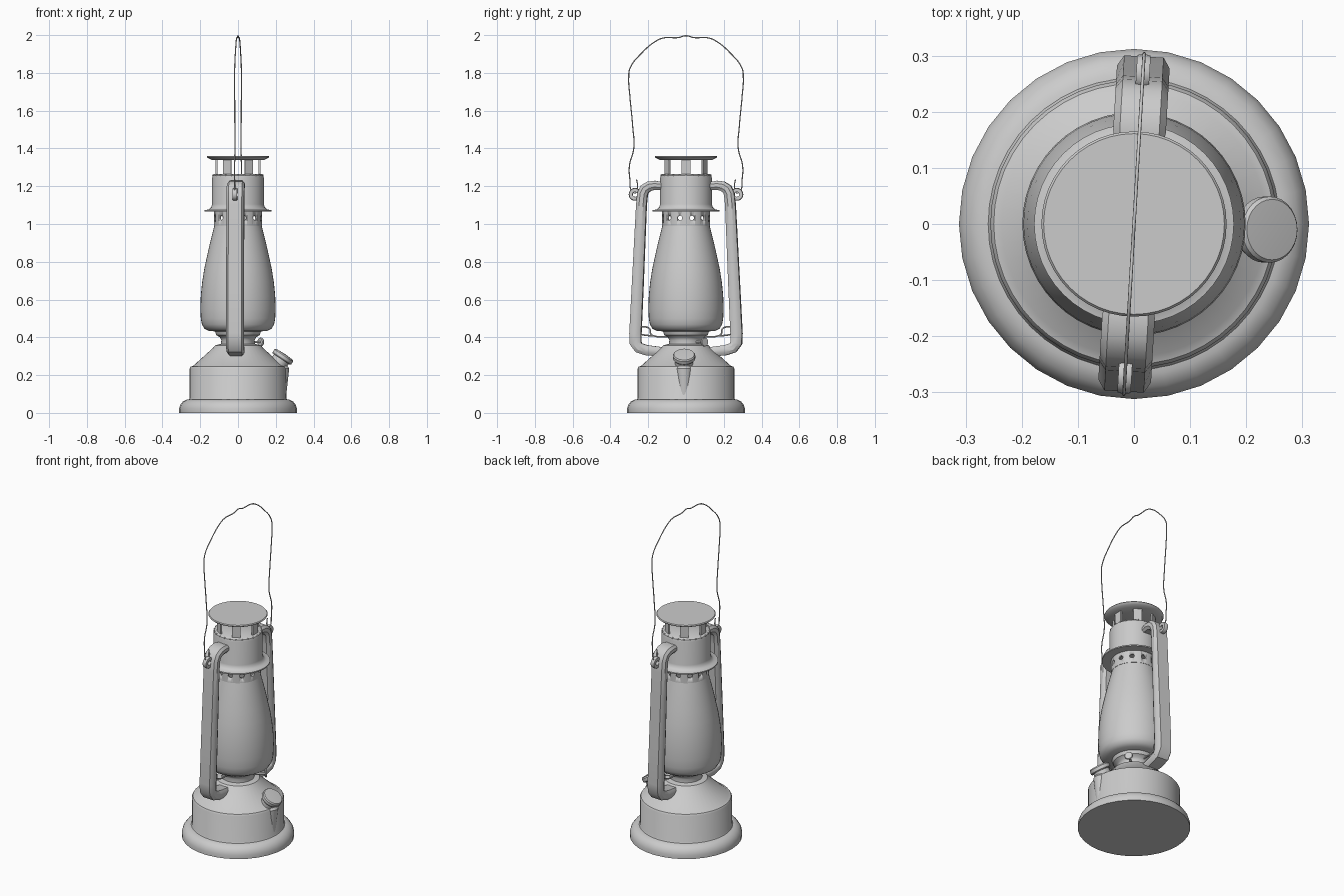
import bpy, bmesh, math
from mathutils import Matrix, Vector

if "Cube" in bpy.data.objects:
    bpy.data.objects.remove(bpy.data.objects["Cube"])

TURN = math.radians(-3.4)   # the side frame and bail sit slightly twisted


def finish(name, bm, angle=35):
    bmesh.ops.remove_doubles(bm, verts=bm.verts, dist=1e-5)
    bmesh.ops.recalc_face_normals(bm, faces=bm.faces)
    me = bpy.data.meshes.new(name)
    bm.to_mesh(me)
    bm.free()
    ob = bpy.data.objects.new(name, me)
    bpy.context.collection.objects.link(ob)
    smooth(ob, angle)
    return ob


def smooth(ob, angle=35):
    bpy.ops.object.select_all(action='DESELECT')
    ob.select_set(True)
    bpy.context.view_layer.objects.active = ob
    bpy.ops.object.shade_smooth_by_angle(angle=math.radians(angle))


def lathe(name, profile, seg=48, matrix=Matrix(), closed=False):
    """Revolve (radius, z) points around z."""
    bm = bmesh.new()
    rings = []
    for r, z in profile:
        rings.append([bm.verts.new((r * math.cos(2 * math.pi * i / seg),
                                    r * math.sin(2 * math.pi * i / seg), z)) for i in range(seg)])
    pairs = list(zip(rings, rings[1:]))
    if closed:
        pairs.append((rings[-1], rings[0]))
    for a, b in pairs:
        for i in range(seg):
            j = (i + 1) % seg
            bm.faces.new((a[i], a[j], b[j], b[i]))
    bmesh.ops.transform(bm, matrix=matrix, verts=bm.verts)
    return finish(name, bm)


def wire(name, pts, radius, angle=0.0, cyclic=False):
    """Round wire through points, turned about z, as a mesh."""
    cu = bpy.data.curves.new(name, 'CURVE')
    cu.dimensions = '3D'
    cu.bevel_depth = radius
    cu.bevel_resolution = 2
    cu.resolution_u = 6
    cu.use_fill_caps = True
    sp = cu.splines.new('BEZIER')
    sp.bezier_points.add(len(pts) - 1)
    sp.use_cyclic_u = cyclic
    rot = Matrix.Rotation(angle, 3, 'Z')
    for bp, p in zip(sp.bezier_points, pts):
        bp.co = rot @ Vector(p)
        bp.handle_left_type = bp.handle_right_type = 'AUTO'
    ob = bpy.data.objects.new(name, cu)
    bpy.context.collection.objects.link(ob)
    bpy.ops.object.select_all(action='DESELECT')
    ob.select_set(True)
    bpy.context.view_layer.objects.active = ob
    bpy.ops.object.convert(target='MESH')
    smooth(bpy.context.view_layer.objects.active, 60)


def aim(pos, direction):
    return Matrix.Translation(pos) @ Vector(direction).to_track_quat('Z', 'Y').to_matrix().to_4x4()


# fuel tank with flared foot and conical shoulder
lathe("foot", [(0, 0), (.312, 0), (.312, .022), (.306, .042), (.292, .06), (.27, .071), (.25, .072)], 32)
lathe("tank", [(.262, .068), (.256, .078), (.256, .235), (.25, .245), (.236, .25),
               (.13, .346), (.12, .358), (.095, .364), (0, .364)])

# burner neck and globe seat
lathe("burner_neck", [(.092, .355), (.088, .385), (.095, .4), (.115, .412), (.122, .432), (0, .434)])

# glass globe
lathe("globe", [(.1, .43), (.155, .434), (.178, .446), (.191, .468), (.197, .5), (.199, .55), (.197, .62),
                (.19, .69), (.179, .76), (.164, .83), (.148, .9), (.133, .96), (.124, .995)])

# perforated band above the globe
band = lathe("vent_band", [(.127, .99), (.127, 1.075), (.117, 1.075), (.117, .99)], closed=True)
bm = bmesh.new()
for i in range(12):
    a = math.radians(15 + 30 * i)
    d = Vector((math.cos(a), math.sin(a), 0))
    bmesh.ops.create_cone(bm, cap_ends=True, segments=12, radius1=.013, radius2=.013, depth=.05,
                          matrix=aim(d * .122 + Vector((0, 0, 1.032)), d))
cutter = finish("vent_hole_cutter", bm)
cutter.hide_render = True
mod = band.modifiers.new("holes", 'BOOLEAN')
mod.object = cutter
mod.solver = 'EXACT'
bpy.context.view_layer.objects.active = band
bpy.ops.object.modifier_apply(modifier=mod.name)
bpy.data.objects.remove(cutter)

# chimney with brim
lathe("chimney", [(0, 1.066), (.178, 1.066), (.178, 1.073), (.155, 1.077), (.142, 1.088), (.137, 1.105),
                  (.137, 1.245), (.133, 1.258), (.122, 1.265), (0, 1.265)])

# rivets round the chimney shoulder
bm = bmesh.new()
for i in range(24):
    a = 2 * math.pi * i / 24
    bmesh.ops.create_icosphere(bm, subdivisions=1, radius=.006, matrix=Matrix.Translation(
        (.131 * math.cos(a), .131 * math.sin(a), 1.258)))
finish("rivets", bm)

# posts and top cap
bm = bmesh.new()
for i in range(6):
    bmesh.ops.create_cube(bm, size=1, matrix=Matrix.Rotation(i * math.pi / 3, 4, 'Z')
                          @ Matrix.Translation((.113, 0, 1.303)) @ Matrix.Diagonal((.01, .048, .085, 1)))
finish("cap_posts", bm)
lathe("top_cap", [(0, 1.338), (.135, 1.338), (.152, 1.346), (.16, 1.35), (.165, 1.356), (.161, 1.361), (0, 1.361)])


# hollow-frame side arms: chamfered section swept along (radius, z, half thickness)
ARM = [(.115, 1.2, .02), (.165, 1.205, .024), (.195, 1.2, .026), (.218, 1.185, .027), (.23, 1.16, .027),
       (.236, 1.1, .027), (.243, .95, .028), (.257, .65, .03), (.268, .42, .031), (.267, .37, .03),
       (.25, .345, .028), (.21, .332, .027), (.12, .322, .025)]


def side_arm(name, angle):
    bm = bmesh.new()
    rings = []
    for k, (r, z, t) in enumerate(ARM):
        p, q = ARM[max(k - 1, 0)], ARM[min(k + 1, len(ARM) - 1)]
        tan = Vector((0, q[0] - p[0], q[1] - p[1])).normalized()
        out = Vector((0, -tan.z, tan.y))
        w = .038 if k in (0, len(ARM) - 1) else .047
        sec = [(w * .75, t), (w, t * .4), (w, -t * .4), (w * .75, -t),
               (-w * .75, -t), (-w, -t * .4), (-w, t * .4), (-w * .75, t)]
        rings.append([bm.verts.new(Vector((x, r, z)) + out * n) for x, n in sec])
    for a, b in zip(rings, rings[1:]):
        for i in range(8):
            j = (i + 1) % 8
            bm.faces.new((a[i], a[j], b[j], b[i]))
    bm.faces.new(rings[0])
    bm.faces.new(rings[-1])
    bmesh.ops.rotate(bm, verts=bm.verts, matrix=Matrix.Rotation(angle, 3, 'Z'))
    finish(name, bm)


for side, ang in (("back", TURN), ("front", TURN + math.pi)):
    side_arm(side + "_arm", ang)
    # pierced ear that holds the bail
    lathe(side + "_ear", [(.013, -.012), (.031, -.012), (.034, 0), (.031, .012), (.013, .012)], 20,
          Matrix.Rotation(ang, 4, 'Z') @ aim((0, .27, 1.157), (1, 0, 0)), closed=True)
    # globe lifting wires between arm and neck
    wire(side + "_lift_wire", [(0, .245, .455), (0, .205, .453), (0, .19, .44), (0, .188, .42),
                               (0, .17, .408), (0, .09, .402)], .004, ang)
    wire(side + "_lower_wire", [(0, .25, .42), (0, .22, .412), (0, .17, .408)], .004, ang)

# wire bail handle, hooked through both ears
HALF = [(.262, 1.235), (.257, 1.2), (.268, 1.165), (.284, 1.17), (.298, 1.24), (.3, 1.31), (.277, 1.4),
        (.283, 1.52), (.298, 1.68), (.304, 1.77), (.297, 1.825), (.235, 1.905), (.16, 1.968), (.12, 1.985),
        (.04, 1.987)]
wire("bail", [(0, -y, z) for y, z in HALF] + [(0, 0, 1.997)] + [(0, y, z) for y, z in reversed(HALF)],
     .003, TURN)

# filler cap on the shoulder, with its spout bulging from the tank side
AXIS = Vector((.55, 0, .83)).normalized()
TOP = Vector((.246, -.01, .31))
lathe("filler_cap", [(0, -.03), (.055, -.03), (.059, -.025), (.059, -.007), (.054, 0), (0, .003)], 28, aim(TOP, AXIS))
lathe("filler_neck", [(.05, -.12), (.047, -.03), (0, -.03)], 24, aim(TOP, AXIS))
lathe("filler_bulge", [(.03, .09), (.046, .235), (.03, .26), (0, .262)], 24, Matrix.Translation((.225, -.01, 0)))

# wick adjuster: stem and ring-shaped thumbwheel
D = Vector((math.cos(math.radians(39)), math.sin(math.radians(39)), 0))
UP = Vector((0, 0, .375))
wire("wick_stem", [D * .06 + UP, D * .1 + UP, D * .158 + UP], .006)
lathe("wick_wheel", [(0, -.006), (.021, -.006), (.024, 0), (.021, .006), (0, .006)], 20, aim(D * .155 + UP, D))
